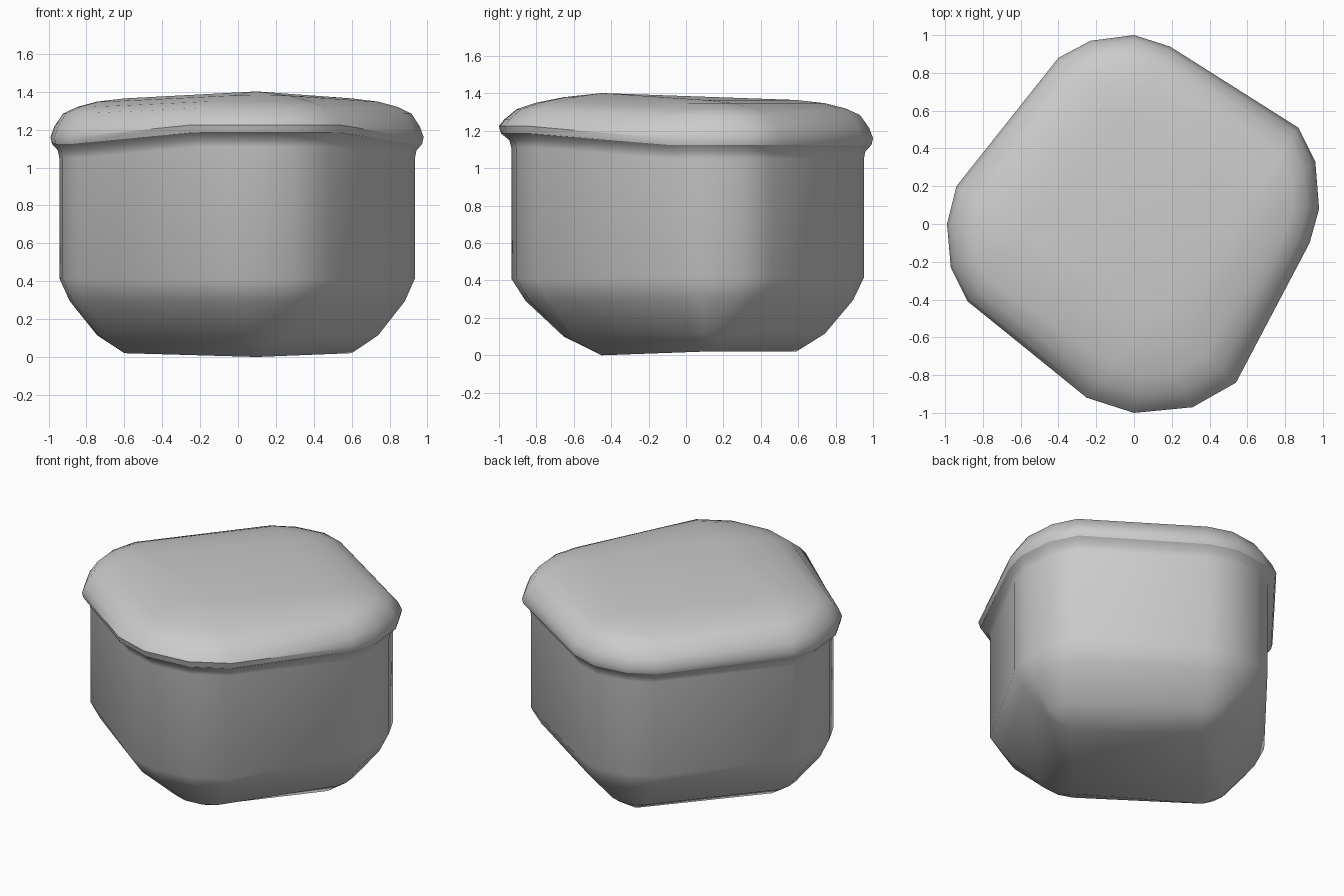
import bpy, bmesh
from mathutils import Vector

if "Cube" in bpy.data.objects:
    bpy.data.objects.remove(bpy.data.objects["Cube"])

# Four rounded corners (counter-clockwise): inset centre, then the outline arc
CORNERS = [
    ((0.60, 0.10), [(0.93, -0.10), (0.98, 0.08), (0.96, 0.33), (0.87, 0.51)]),
    ((-0.04, 0.59), [(0.19, 0.94), (0.0, 1.0), (-0.23, 0.97), (-0.40, 0.88)]),
    ((-0.60, -0.06), [(-0.94, 0.20), (-0.99, 0.0), (-0.97, -0.23), (-0.88, -0.41)]),
    ((0.10, -0.45), [(-0.25, -0.92), (0.0, -1.0), (0.31, -0.97), (0.54, -0.84)]),
]
FRONT = 3


def ring(t, z, z_front):
    """Outline pulled by t towards the corner centres; front corner has its own height."""
    pts = []
    for i, (c, arc) in enumerate(CORNERS):
        for p in arc:
            q = Vector(p).lerp(Vector(c), t)
            pts.append((q.x, q.y, z_front if i == FRONT else z))
    return pts


def loft(name, rings):
    bm = bmesh.new()
    loops = [[bm.verts.new(p) for p in ring(*r)] for r in rings]
    for a, b in zip(loops, loops[1:]):
        n = len(a)
        for i in range(n):
            j = (i + 1) % n
            bm.faces.new((a[i], a[j], b[j], b[i]))
    bm.faces.new(loops[0][::-1])
    bm.faces.new(loops[-1])
    # corner arcs that shrink to a point are merged
    bmesh.ops.remove_doubles(bm, verts=bm.verts, dist=1e-4)
    bmesh.ops.recalc_face_normals(bm, faces=bm.faces)
    me = bpy.data.meshes.new(name)
    bm.to_mesh(me)
    bm.free()
    ob = bpy.data.objects.new(name, me)
    bpy.context.collection.objects.link(ob)
    bpy.ops.object.select_all(action='DESELECT')
    ob.select_set(True)
    bpy.context.view_layer.objects.active = ob
    bpy.ops.object.shade_smooth_by_angle(angle=0.70)
    return ob


# Bowl with a rounded underside and a flared neck: (inset, z, z at front corner)
loft("bowl", [
    (1.0, 0.02, 0.0), (0.63, 0.115, 0.10), (0.26, 0.295, 0.29),
    (0.12, 0.415, 0.41), (0.12, 1.05, 1.11), (0.10, 1.09, 1.15),
    (0.02, 1.125, 1.185),
])

# Domed lid with a thin rim, raised towards the front corner
loft("lid", [
    (0.02, 1.125, 1.185), (0.0, 1.16, 1.225), (0.05, 1.215, 1.26),
    (0.17, 1.285, 1.315), (0.36, 1.32, 1.35), (0.63, 1.348, 1.38),
    (1.0, 1.365, 1.402),
])
